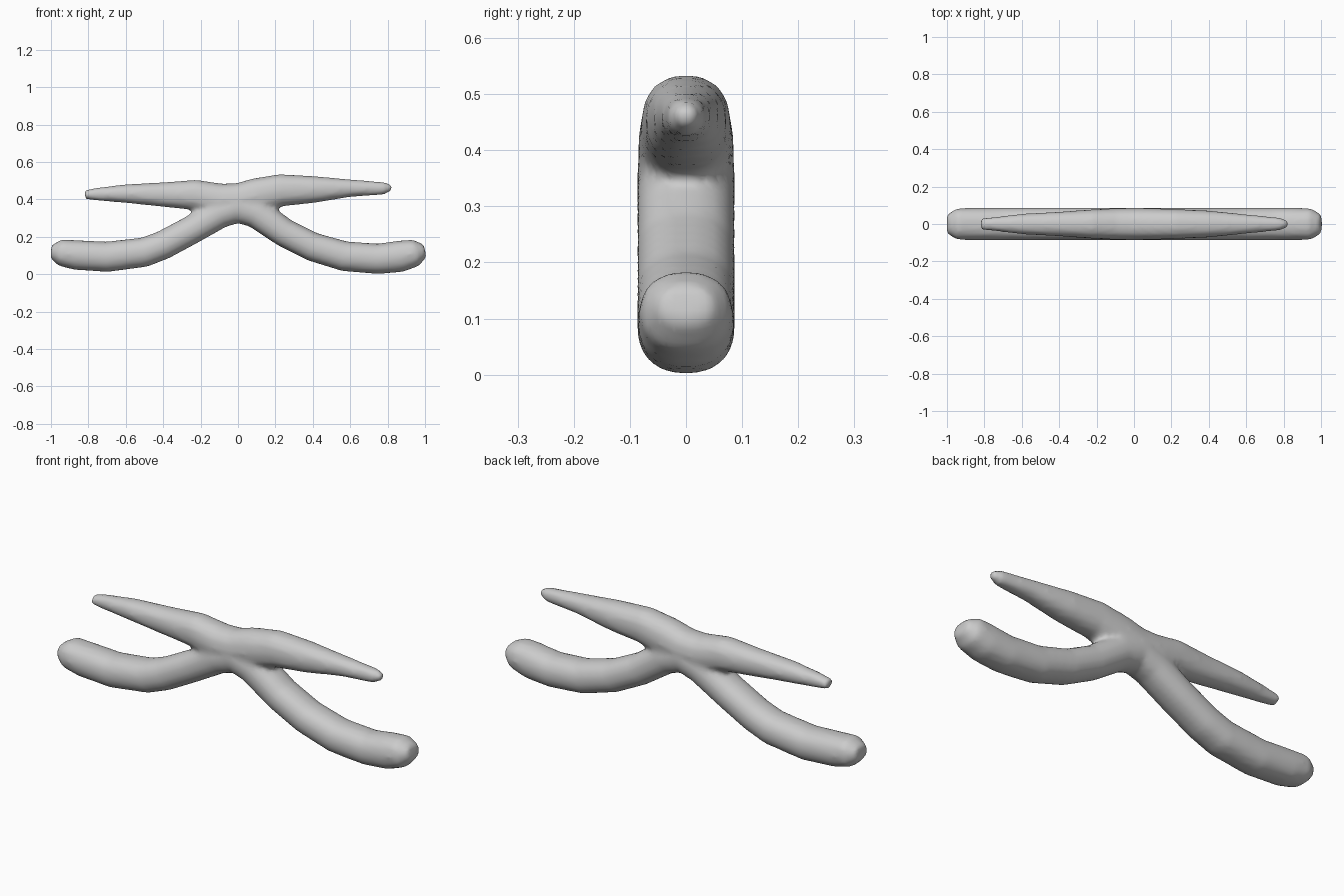
import bpy, bmesh, math
from mathutils import Vector

if "Cube" in bpy.data.objects:
    bpy.data.objects.remove(bpy.data.objects["Cube"])

SIDES = 14


def loft(name, stations):
    """Tube through (x, z, half height, half depth) stations, square to its path."""
    bm = bmesh.new()
    pts = [Vector((s[0], 0, s[1])) for s in stations]
    rings = []
    for i, (x, z, rz, ry) in enumerate(stations):
        t = (pts[min(i + 1, len(pts) - 1)] - pts[max(i - 1, 0)]).normalized()
        n = Vector((-t.z, 0, t.x))
        ring = []
        for k in range(SIDES):
            a = 2 * math.pi * k / SIDES
            c, s = math.cos(a), math.sin(a)
            # slightly squared oval
            u = math.copysign(abs(c) ** 0.88, c) * ry
            v = math.copysign(abs(s) ** 0.88, s) * rz
            ring.append(bm.verts.new(pts[i] + Vector((0, u, 0)) + n * v))
        rings.append(ring)
    for a, b in zip(rings, rings[1:]):
        for k in range(SIDES):
            j = (k + 1) % SIDES
            bm.faces.new((a[k], a[j], b[j], b[k]))
    bm.faces.new(rings[0])
    bm.faces.new(rings[-1])
    bmesh.ops.recalc_face_normals(bm, faces=bm.faces)
    me = bpy.data.meshes.new(name)
    bm.to_mesh(me)
    bm.free()
    ob = bpy.data.objects.new(name, me)
    bpy.context.collection.objects.link(ob)
    return ob


# curved lower handles, running through the hub
handles = loft("plier_body", [
    (-1.0, .125, .035, .05), (-.95, .12, .072, .083), (-.87, .107, .08, .087),
    (-.7, .097, .082, .088), (-.5, .122, .08, .088), (-.4, .16, .078, .088),
    (-.25, .24, .077, .088), (-.1, .33, .082, .088), (0, .368, .093, .088),
    (.1, .33, .082, .088), (.25, .225, .077, .088), (.4, .15, .078, .088),
    (.57, .1, .081, .088), (.75, .086, .082, .088), (.87, .1, .085, .087),
    (.95, .118, .073, .083), (1.0, .13, .035, .05)])

# tapered upper jaws
jaws = loft("upper_jaws", [
    (-.82, .43, .024, .03), (-.75, .432, .035, .037), (-.6, .435, .05, .055),
    (-.4, .43, .066, .066), (-.23, .428, .082, .078), (-.1, .4, .09, .085),
    (0, .4, .092, .086), (.1, .425, .094, .085), (.23, .453, .087, .08),
    (.4, .457, .073, .072), (.6, .464, .047, .052), (.78, .463, .034, .034),
    (.825, .468, .015, .018)])

# fuse both tubes with a soft crotch
bpy.ops.object.select_all(action='DESELECT')
jaws.select_set(True)
handles.select_set(True)
bpy.context.view_layer.objects.active = handles
bpy.ops.object.join()
rm = handles.modifiers.new("fuse", 'REMESH')
rm.mode = 'VOXEL'
rm.voxel_size = 0.014
sm = handles.modifiers.new("soften", 'SMOOTH')
sm.factor = 0.5
sm.iterations = 4
bpy.ops.object.modifier_apply(modifier="fuse")
bpy.ops.object.modifier_apply(modifier="soften")
bpy.ops.object.shade_smooth()

# stand on the ground
low = min(v.co.z for v in handles.data.vertices)
for v in handles.data.vertices:
    v.co.z -= low - 0.003
